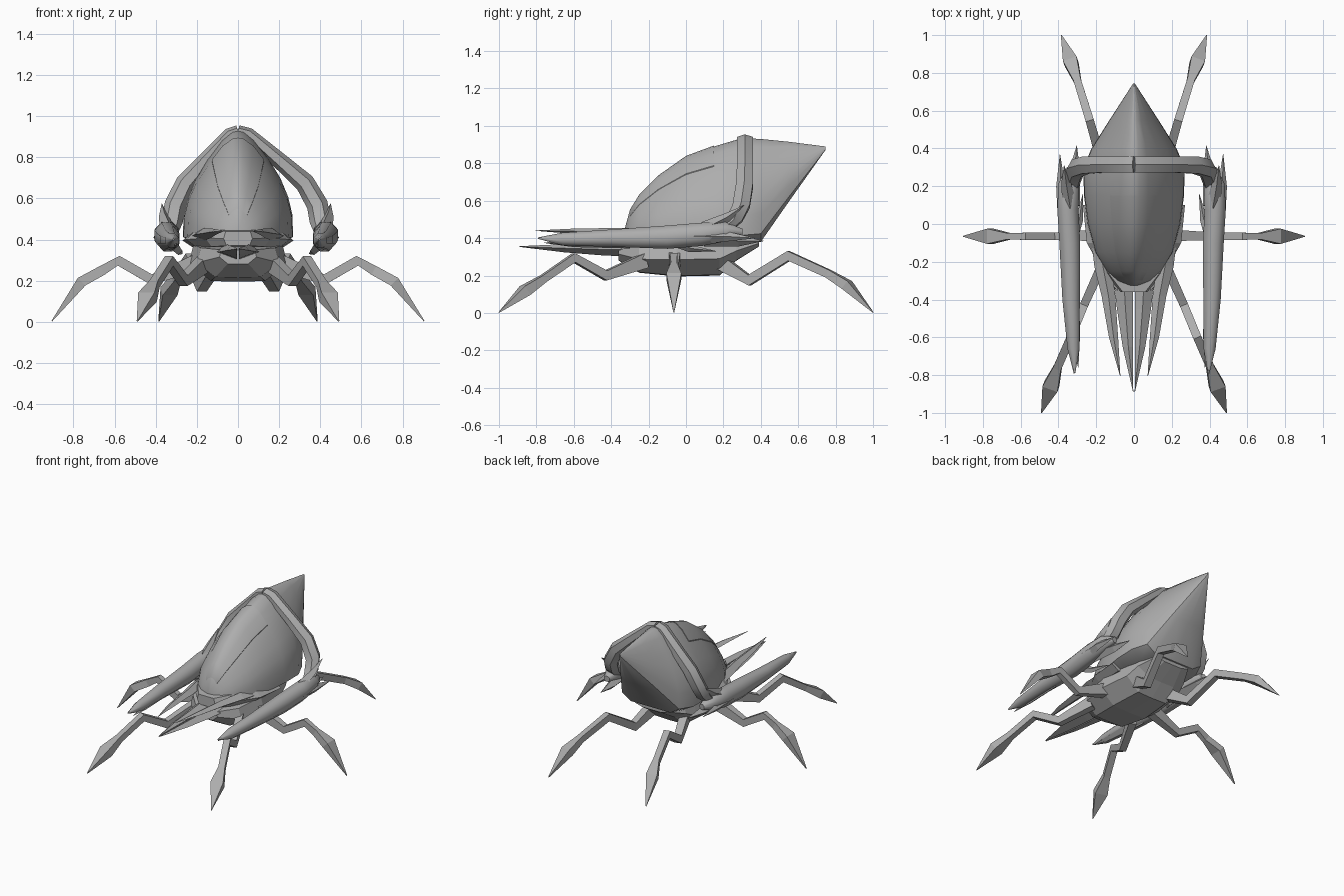
import bpy, bmesh, math
from mathutils import Vector

grey = bpy.data.materials.new("hull grey")
grey.diffuse_color = (0.42, 0.42, 0.42, 1)


def skin(name, rings, smooth=None):
    """Bridge a list of closed rings, cap both ends."""
    bm = bmesh.new()
    vr = [[bm.verts.new(p) for p in r] for r in rings]
    n = len(vr[0])
    for a, b in zip(vr, vr[1:]):
        for i in range(n):
            j = (i + 1) % n
            bm.faces.new((a[i], a[j], b[j], b[i]))
    bm.faces.new(vr[0])
    bm.faces.new(vr[-1])
    bmesh.ops.remove_doubles(bm, verts=bm.verts, dist=0.0002)
    bmesh.ops.recalc_face_normals(bm, faces=bm.faces)
    me = bpy.data.meshes.new(name)
    bm.to_mesh(me)
    bm.free()
    me.materials.append(grey)
    ob = bpy.data.objects.new(name, me)
    bpy.context.collection.objects.link(ob)
    if smooth:
        bpy.ops.object.select_all(action='DESELECT')
        bpy.context.view_layer.objects.active = ob
        ob.select_set(True)
        bpy.ops.object.shade_smooth_by_angle(angle=math.radians(smooth))
    return ob


def sweep(name, stations, side=None, sides=4, turn=0.5, smooth=None):
    """Tube through (x, y, z, half width, half height) stations."""
    pts = [Vector(s[:3]) for s in stations]
    rings = []
    for i, s in enumerate(stations):
        t = (pts[min(i + 1, len(pts) - 1)] - pts[max(i - 1, 0)]).normalized()
        u = Vector(side) if side else t.cross(Vector((0, 0, 1))).normalized()
        v = t.cross(u).normalized()
        k = 1 / math.cos(math.pi / sides) if turn else 1
        ring = []
        for j in range(sides):
            a = 2 * math.pi * (j + turn) / sides
            ring.append(pts[i] + u * math.cos(a) * s[3] * k + v * math.sin(a) * s[4] * k)
        rings.append(ring)
    return skin(name, rings, smooth)


def body_loft(name, half, stations, smooth=None):
    """Symmetric half profile (width, height fractions) run along y."""
    prof = half + [(-x, z) for x, z in reversed(half) if x > 0]
    return skin(name, [[(x * w, y, lo + z * (hi - lo)) for x, z in prof]
                       for y, w, lo, hi in stations], smooth)


# domed shell with pointed tail
dome = [(0, 0), (.7, 0), (1, .08), (.985, .27), (.91, .42), (.77, .58),
        (.55, .75), (.28, .92), (.1, .99), (0, 1)]
shell = [(-.325, .03, .41, .46), (-.30, .09, .385, .55), (-.25, .145, .375, .63),
         (-.15, .205, .37, .73), (0, .245, .37, .835), (.15, .265, .37, .89),
         (.3, .268, .37, .935), (.40, .225, .38, .93), (.55, .13, .595, .915),
         (.745, .004, .87, .89)]
body_loft("shell", dome, shell, 40)

# slightly raised canopy strip along the front of the shell
body_loft("canopy", [(0, .4), (.46, .4), (.48, .805), (.28, .935), (.1, 1.0), (0, 1.01)],
          shell[1:6], 40)

# faceted underbody
body_loft("underbody", [(0, 0), (.55, .02), (1, .5), (.9, 1), (0, 1)],
          [(-.36, .09, .28, .35), (-.25, .2, .215, .36), (-.05, .24, .195, .375),
           (.18, .21, .2, .38), (.27, .19, .28, .385), (.39, .13, .355, .39)])

# brow plate under the shell nose
body_loft("brow_plate", [(0, 0), (.8, 0), (1, .5), (.85, 1), (0, 1)],
          [(-.36, .07, .37, .44), (-.26, .16, .365, .45), (-.1, .25, .36, .44),
           (.1, .27, .36, .43)])

# legs: hip, low joint, knee, broad foot, tip
legs = {
    "front_leg": [(.17, -.22, .28, .025, .04), (.265, -.43, .20, .022, .026),
                  (.335, -.60, .295, .022, .024), (.405, -.76, .185, .022, .02),
                  (.44, -.86, .12, .042, .028), (.49, -1.0, .003, .002, .002)],
    "middle_leg": [(.2, -.06, .29, .03, .04), (.42, -.065, .205, .02, .026),
                   (.58, -.065, .297, .019, .024), (.66, -.065, .25, .016, .024),
                   (.76, -.065, .195, .04, .026), (.905, -.065, .003, .002, .002)],
    "rear_leg": [(.12, .17, .28, .03, .04), (.175, .34, .175, .025, .028),
                 (.235, .55, .305, .022, .026), (.30, .76, .21, .02, .022),
                 (.335, .86, .15, .038, .026), (.385, 1.0, .003, .002, .002)],
}
for name, path in legs.items():
    for m, tag in ((1, "right"), (-1, "left")):
        sweep(f"{name}_{tag}", [(m * s[0],) + s[1:] for s in path])


# flat spikes reaching forward from the nose
for m, tag in ((1, "right"), (-1, "left")):
    sweep(f"side_spike_{tag}", [(m * .205, -.02, .41, .03, .03), (m * .165, -.22, .425, .045, .03),
                                (m * .135, -.38, .43, .036, .024), (m * .108, -.6, .437, .024, .014),
                                (m * .073, -.805, .44, .001, .001)], turn=0)
    skin(f"centre_spike_{tag}", [
        [(m * .004, y, z + .3 * h), (m * w * .5, y, z + h), (m * w, y, z), (m * .004, y, z - h)]
        for y, w, z, h in ((-.28, .11, .34, .04), (-.45, .09, .34, .032),
                           (-.65, .06, .346, .022), (-.89, .005, .355, .002))])


# arms are shifted a little toward the right
def arm_points(m, path):
    if m > 0:
        return path
    return [(-(s[0] - .08 * min(1, s[0] / .37)),) + tuple(s[1:]) for s in path]


upper_arm = [(0, .315, .928, .042, .024), (.05, .315, .915, .042, .026),
             (.2, .315, .785, .042, .034), (.325, .312, .675, .045, .042),
             (.385, .295, .57, .046, .045), (.40, .255, .49, .045, .045),
             (.41, .2, .44, .04, .035)]
forearm = [(.415, .30, .43, .02, .02), (.425, .21, .435, .055, .052), (.43, .08, .42, .056, .062),
           (.42, -.1, .405, .055, .062), (.413, -.4, .40, .046, .046),
           (.40, -.66, .395, .032, .034), (.395, -.79, .40, .004, .004)]
spurs = [
    [(.41, .1, .40, .045, .045), (.395, .28, .385, .03, .03), (.383, .415, .385, .001, .001)],
    [(.44, .05, .41, .045, .045), (.468, .2, .41, .024, .03), (.472, .37, .40, .001, .001)],
    [(.42, .1, .45, .04, .04), (.44, .22, .51, .025, .025), (.45, .31, .575, .001, .001)],
    [(.41, -.3, .38, .04, .035), (.39, -.6, .372, .024, .02), (.375, -.76, .375, .001, .001)],
    [(.40, -.05, .38, .03, .03), (.37, .02, .345, .02, .02), (.345, .16, .33, .001, .001)],
]
for m, tag in ((1, "right"), (-1, "left")):
    sweep(f"upper_arm_{tag}", arm_points(m, upper_arm), (0, 1, 0), 6, 0.5, 35)
    sweep(f"forearm_{tag}", arm_points(m, forearm), None, 8, 0.5, 50)
    for i, spur in enumerate(spurs):
        sweep(f"arm_spur_{i + 1}_{tag}", arm_points(m, spur), None, 4, 0)
